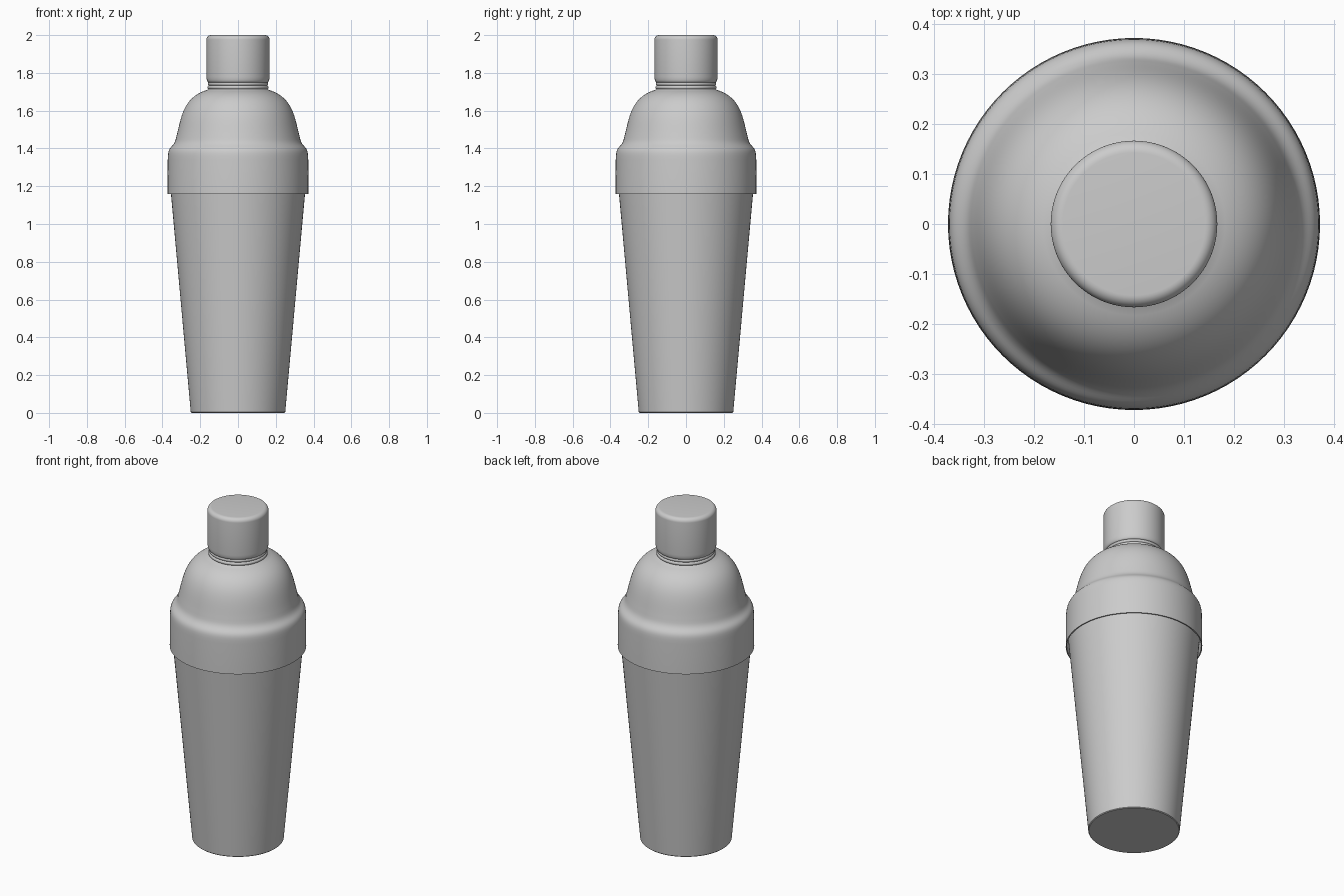
import bpy, bmesh, math
from mathutils import Vector, geometry

if "Cube" in bpy.data.objects:
    bpy.data.objects.remove(bpy.data.objects["Cube"])

SEGMENTS = 96


def lathe(name, profile):
    """Revolve (radius, z) points around the z axis."""
    bm = bmesh.new()
    verts = [bm.verts.new((r, 0, z)) for r, z in profile]
    edges = [bm.edges.new(pair) for pair in zip(verts, verts[1:])]
    bmesh.ops.spin(bm, geom=verts + edges, cent=(0, 0, 0), axis=(0, 0, 1),
                   angle=math.tau, steps=SEGMENTS, use_duplicate=False)
    bmesh.ops.remove_doubles(bm, verts=bm.verts[:], dist=1e-5)
    bmesh.ops.recalc_face_normals(bm, faces=bm.faces[:])
    mesh = bpy.data.meshes.new(name)
    bm.to_mesh(mesh)
    bm.free()
    obj = bpy.data.objects.new(name, mesh)
    bpy.context.collection.objects.link(obj)
    bpy.ops.object.select_all(action='DESELECT')
    obj.select_set(True)
    bpy.context.view_layer.objects.active = obj
    bpy.ops.object.shade_smooth_by_angle(angle=math.radians(35))
    return obj


def curve(p0, h0, h1, p1, n=12):
    """Bezier section of a profile."""
    pts = [Vector(p).to_3d() for p in (p0, h0, h1, p1)]
    return [(p.x, p.y) for p in geometry.interpolate_bezier(*pts, n)]


def arc(r, z, radius, start, end, n=8):
    """Circular section of a profile, angles in degrees."""
    angles = [math.radians(start + (end - start) * i / n) for i in range(n + 1)]
    return [(r + radius * math.cos(a), z + radius * math.sin(a)) for a in angles]


# Tapered cup, its upper end tucked inside the lid
lathe("cup", [(0, 0), (0.246, 0), (0.25, 0.004), (0.355, 1.16), (0.363, 1.25), (0, 1.25)])

# Domed lid with an open skirt and a short ridged neck
lid = [(0.363, 1.26), (0.367, 1.16), (0.373, 1.16), (0.372, 1.34)]
lid += curve((0.371, 1.36), (0.369, 1.42), (0.338, 1.40), (0.327, 1.46))
lid += curve((0.327, 1.46), (0.30, 1.56), (0.295, 1.67), (0.163, 1.71), 20)[1:]
lid += arc(0.152, 1.723, 0.010, -60, 60)
lid += arc(0.150, 1.742, 0.010, -60, 60)
lid += [(0.15, 1.76), (0, 1.76)]
lathe("lid", lid)

# Rounded cap on the neck
cap = [(0, 1.75), (0.157, 1.75)]
cap += curve((0.157, 1.75), (0.163, 1.752), (0.166, 1.762), (0.167, 1.78), 7)[1:]
cap += arc(0.143, 1.976, 0.024, 0, 90)
cap += [(0, 2.0)]
lathe("cap", cap)
